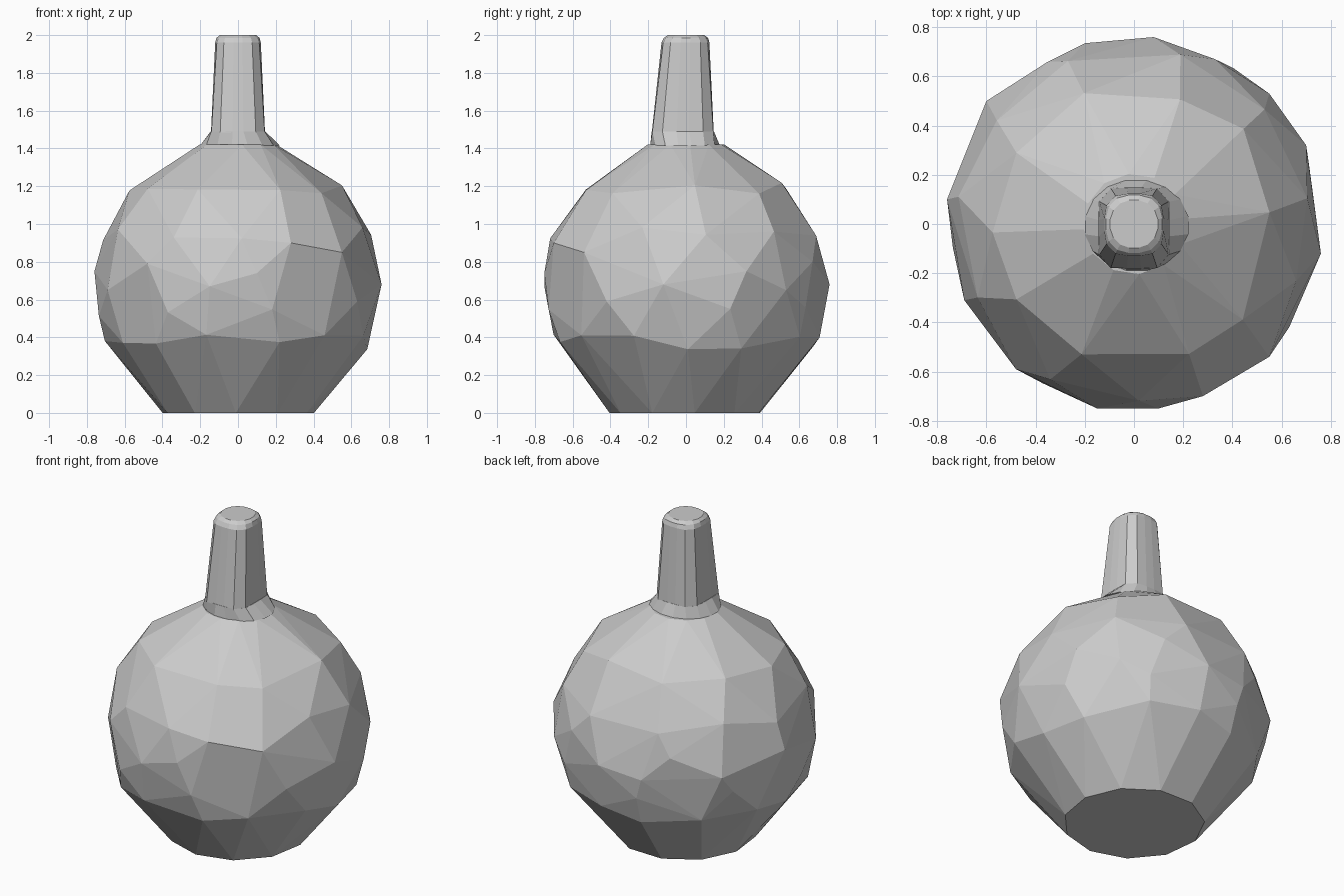
import bpy, bmesh, math, random

if "Cube" in bpy.data.objects:
    bpy.data.objects.remove(bpy.data.objects["Cube"])

random.seed(4)


def finish(bm, name):
    bmesh.ops.recalc_face_normals(bm, faces=bm.faces)
    mesh = bpy.data.meshes.new(name)
    bm.to_mesh(mesh)
    bm.free()
    obj = bpy.data.objects.new(name, mesh)
    bpy.context.collection.objects.link(obj)
    return obj


def ring(bm, z, cx, cy, rx, ry, power, n=16):
    """Superellipse ring: power 2 is round, higher is squarer."""
    verts = []
    for i in range(n):
        a = math.tau * (i + 0.5) / n
        c, s = math.cos(a), math.sin(a)
        k = (abs(c) ** power + abs(s) ** power) ** (-1 / power)
        verts.append(bm.verts.new((cx + rx * k * c, cy + ry * k * s, z)))
    return verts


def loft(name, sections):
    bm = bmesh.new()
    rings = [ring(bm, *s) for s in sections]
    for a, b in zip(rings, rings[1:]):
        for i in range(len(a)):
            j = (i + 1) % len(a)
            bm.faces.new((a[i], a[j], b[j], b[i]))
    bm.faces.new(rings[0][::-1])
    bm.faces.new(rings[-1])
    return finish(bm, name)


# Faceted round body: irregular widest points, plus staggered rings
body = bmesh.new()
belly = [(.08, .76, .68), (.33, .67, .80), (.55, .53, .65), (.70, .32, .75),
         (.76, -.12, .68), (.55, -.54, .85), (.28, -.70, .90), (.10, -.75, .74),
         (-.15, -.75, .67), (-.48, -.59, .79), (-.69, -.31, .65), (-.76, .10, .75),
         (-.60, .50, .68), (-.35, .66, .80), (-.20, .735, .65)]
for p in belly:
    body.verts.new(p)
# z, radius, count, phase, height jitter
for z, r, n, phase, jit in [(0, .405, 11, .2, 0), (.37, .70, 14, .1, .05),
                            (.55, .75, 8, .3, .04), (.95, .71, 11, .35, .04),
                            (1.19, .565, 10, .0, .03), (1.42, .205, 12, .2, 0)]:
    for i in range(n):
        a = math.tau * (i + phase + (random.uniform(-.15, .15) if jit else 0)) / n
        dz = random.uniform(-jit, jit)
        rr = r - dz * (z - .7) / r
        body.verts.new((rr * math.cos(a), rr * math.sin(a), z + dz))
res = bmesh.ops.convex_hull(body, input=body.verts[:])
loose = {g for g in res["geom_interior"] + res["geom_unused"]
         if isinstance(g, bmesh.types.BMVert)}
bmesh.ops.delete(body, geom=list(loose), context='VERTS')
bmesh.ops.dissolve_limit(body, angle_limit=math.radians(3),
                         verts=body.verts[:], edges=body.edges[:])
finish(body, "body")

# Collar: round at the body, squarish under the stem
loft("collar", [(1.415, .01, -.005, .215, .188, 2),
                (1.49, 0, -.017, .145, .165, 5)])

# Tapered squarish stem with a rounded octagonal tip
loft("stem", [(1.485, 0, -.017, .143, .164, 6),
              (1.96, 0, -.003, .121, .127, 3.2),
              (1.985, 0, 0, .115, .118, 2.6),
              (2.0, 0, 0, .098, .098, 2.2)])
